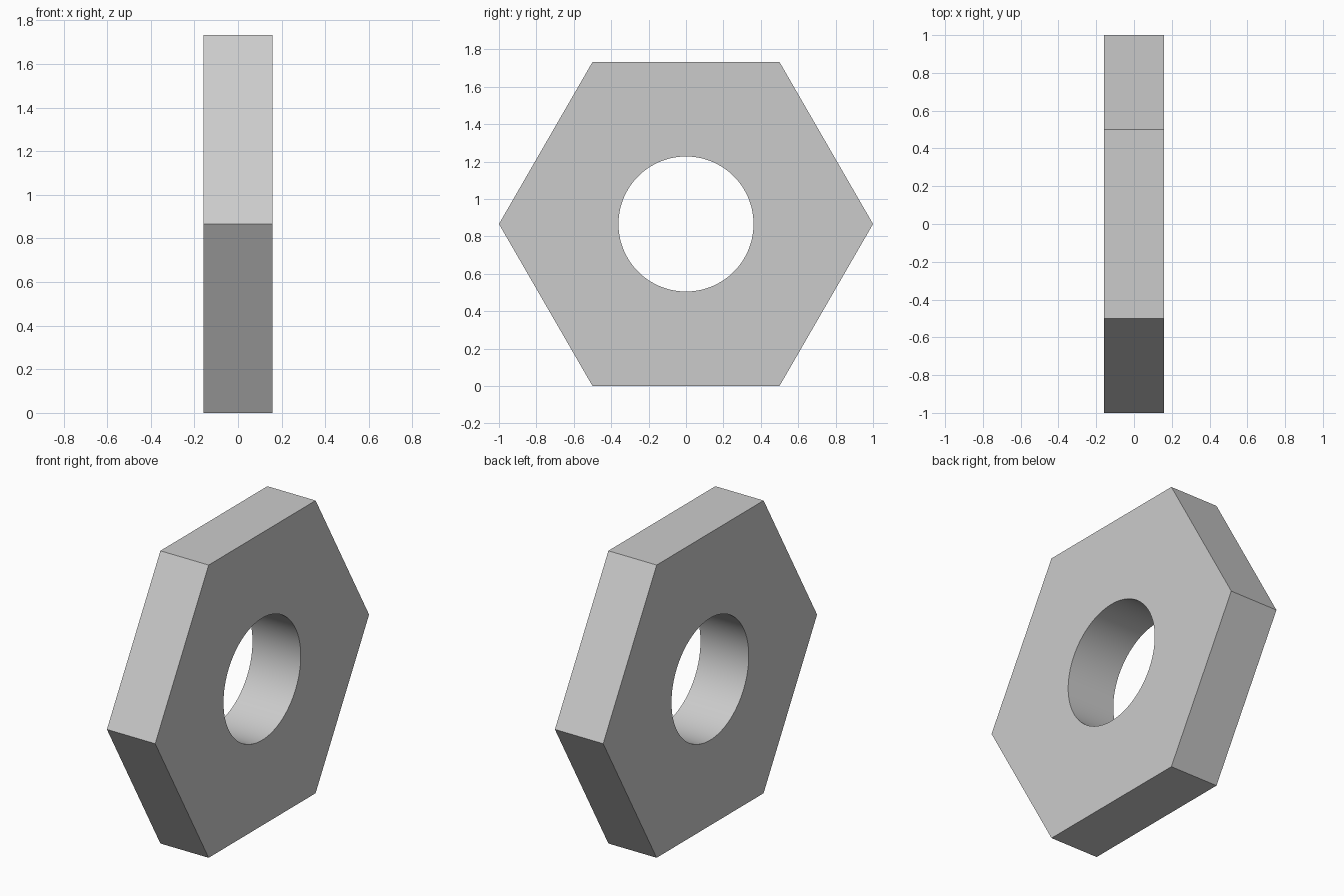
import bpy
import math

if "Cube" in bpy.data.objects:
    bpy.data.objects.remove(bpy.data.objects["Cube"])

THICKNESS = 0.316
CENTRE_Z = math.sqrt(3) / 2


def x_cylinder(name, sides, radius, depth):
    """Cylinder lying along x; its first corner points to +y."""
    bpy.ops.mesh.primitive_cylinder_add(
        vertices=sides, radius=radius, depth=depth,
        location=(0, 0, CENTRE_Z), rotation=(0, math.pi / 2, 0))
    obj = bpy.context.object
    obj.name = name
    return obj


# Cutter for the round through hole
cutter = x_cylinder("hole_cutter", 128, 0.361, 1.0)
cutter.hide_render = True

# Hexagonal nut body
nut = x_cylinder("hex_nut", 6, 1.0, THICKNESS)
hole = nut.modifiers.new("hole", 'BOOLEAN')
hole.operation = 'DIFFERENCE'
hole.solver = 'EXACT'
hole.object = cutter
bpy.ops.object.modifier_apply(modifier=hole.name)
bpy.data.objects.remove(cutter)

# Smooth bore, crisp outer edges
bpy.ops.object.shade_smooth_by_angle(angle=math.radians(30))
